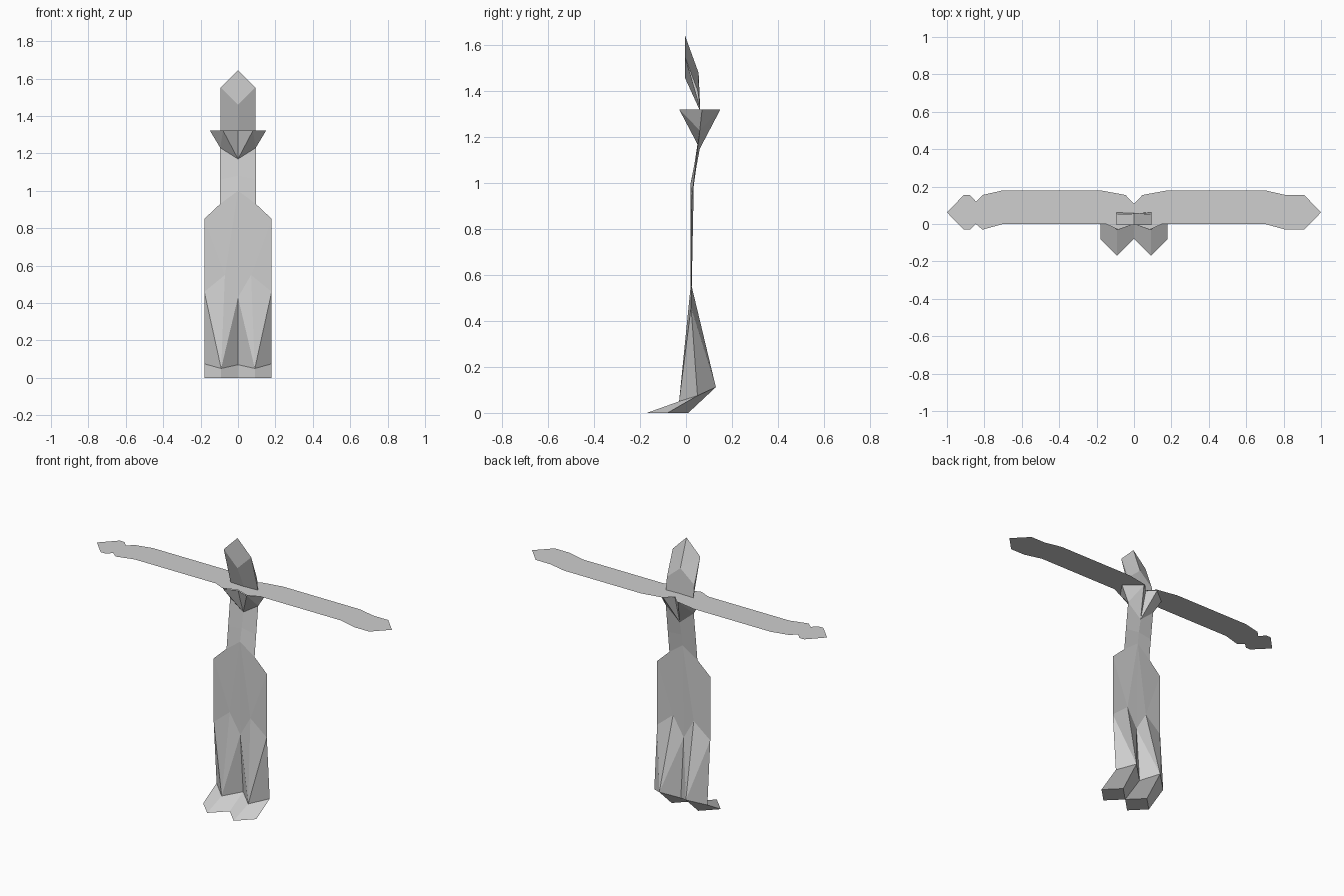
import bpy, bmesh

if "Cube" in bpy.data.objects:
    bpy.data.objects.remove(bpy.data.objects["Cube"])

paper = bpy.data.materials.new("light_grey_paper")
paper.diffuse_color = (0.62, 0.62, 0.62, 1)
paper.use_nodes = True
paper.node_tree.nodes["Principled BSDF"].inputs["Base Color"].default_value = paper.diffuse_color


def panels(name, pts, faces, mirror=True):
    """Folded sheet: faces name their corner points; the half is mirrored in x."""
    bm = bmesh.new()
    for s in ((1, -1) if mirror else (1,)):
        vs = {k: bm.verts.new((p[0] * s, p[1], p[2])) for k, p in pts.items()}
        for f in faces:
            corners = [vs[k] for k in f.split()]
            bm.faces.new(corners if s == 1 else corners[::-1])
    bmesh.ops.remove_doubles(bm, verts=bm.verts, dist=0.0005)
    bmesh.ops.recalc_face_normals(bm, faces=bm.faces)
    me = bpy.data.meshes.new(name)
    bm.to_mesh(me)
    bm.free()
    me.materials.append(paper)
    ob = bpy.data.objects.new(name, me)
    bpy.context.collection.objects.link(ob)
    return ob


# Legs and feet: diamond tubes that bend forward at the ankle
panels("legs_and_feet", {
    "hip": (.18, .022, .46), "crotch": (0, .022, .43),
    "thigh_f": (.07, .02, .55), "thigh_b": (.07, .025, .55),
    "shin": (.09, -.03, .05), "heel": (.09, .13, .112),
    "out": (.18, .05, .075), "in": (0, .05, .07),
    "toe": (.09, -.17, 0), "toe_out": (.18, -.08, 0),
    "toe_in": (0, -.08, 0), "sole": (.09, .01, 0),
}, [
    "thigh_f hip shin", "crotch thigh_f shin", "hip out shin", "in crotch shin",
    "thigh_b heel hip", "crotch heel thigh_b", "hip heel out", "in heel crotch",
    "shin out toe_out toe", "in shin toe toe_in",
    "heel sole toe_out out", "in toe_in sole heel",
    "toe toe_out sole toe_in",
])

# Torso: two nearly flat layers, leaning back at the chest
edge = {
    "crotch": (0, .022, .43), "hip": (.18, .022, .46), "waist": (.18, .022, .85),
    "rib": (.095, .025, .93), "chest": (.095, .04, 1.06), "pit": (.095, .06, 1.23),
}
torso_faces = ["crotch thigh belly", "thigh hip waist", "thigh waist rib belly",
               "belly rib chest breast", "breast chest pit throat"]
for side, inner in (
    ("front", {"thigh": (.07, .02, .55), "belly": (0, .02, 1.0),
               "breast": (0, .036, 1.08), "throat": (0, .05, 1.17)}),
    ("back", {"thigh": (.07, .025, .55), "belly": (0, .034, 1.0),
              "breast": (0, .045, 1.07), "throat": (0, .06, 1.15)}),
):
    panels("torso_" + side, {**edge, **inner}, torso_faces)

# Shoulder gussets: inverted folds hanging under the arms
panels("shoulder_folds", {
    "mid_f": (0, 0, 1.322), "front": (.08, -.03, 1.322), "outer": (.15, .07, 1.322),
    "back": (.05, .15, 1.322), "mid_b": (0, .107, 1.322),
    "pit": (.095, .06, 1.23), "throat_f": (0, .05, 1.17), "throat_b": (0, .06, 1.15),
}, ["mid_f front throat_f", "front outer pit", "front pit throat_f",
    "back pit outer", "back throat_b pit", "mid_b throat_b back"])

# Head: folded hood with a pointed top
panels("head", {
    "tip": (0, -.005, 1.645), "side": (.093, -.005, 1.552), "chin": (0, -.005, 1.46),
    "nape": (0, .055, 1.48), "ear": (.093, .052, 1.40),
    "neck": (.093, .062, 1.322), "neck_mid": (0, .058, 1.322),
}, ["tip chin side", "side chin neck_mid neck", "side neck ear",
    "tip side nape", "side ear nape", "nape ear neck neck_mid"])

# Arms: flat horizontal strips, with pointed hands; one hand has notched wrists
arm_root = [(0, 0), (.085, -.03), (.15, 0), (.70, 0), (.81, -.03)]
arm_end = [(.81, .155), (.70, .18), (.18, .18), (.045, .155), (0, .107)]
hands = {
    "right_arm": (1, [(.91, -.03), (1, .062), (.91, .155)]),
    "left_arm": (-1, [(.845, 0), (.877, -.03), (.91, -.03), (1, .062),
                      (.91, .155), (.877, .155), (.845, .12)]),
}
for name, (s, hand) in hands.items():
    outline = arm_root + hand + arm_end
    pts = {str(i): (x * s, y, 1.325) for i, (x, y) in enumerate(outline)}
    order = range(len(outline)) if s > 0 else reversed(range(len(outline)))
    ob = panels(name, pts, [" ".join(map(str, order))], mirror=False)
    if ob.data.polygons[0].normal.z < 0:
        ob.data.flip_normals()
